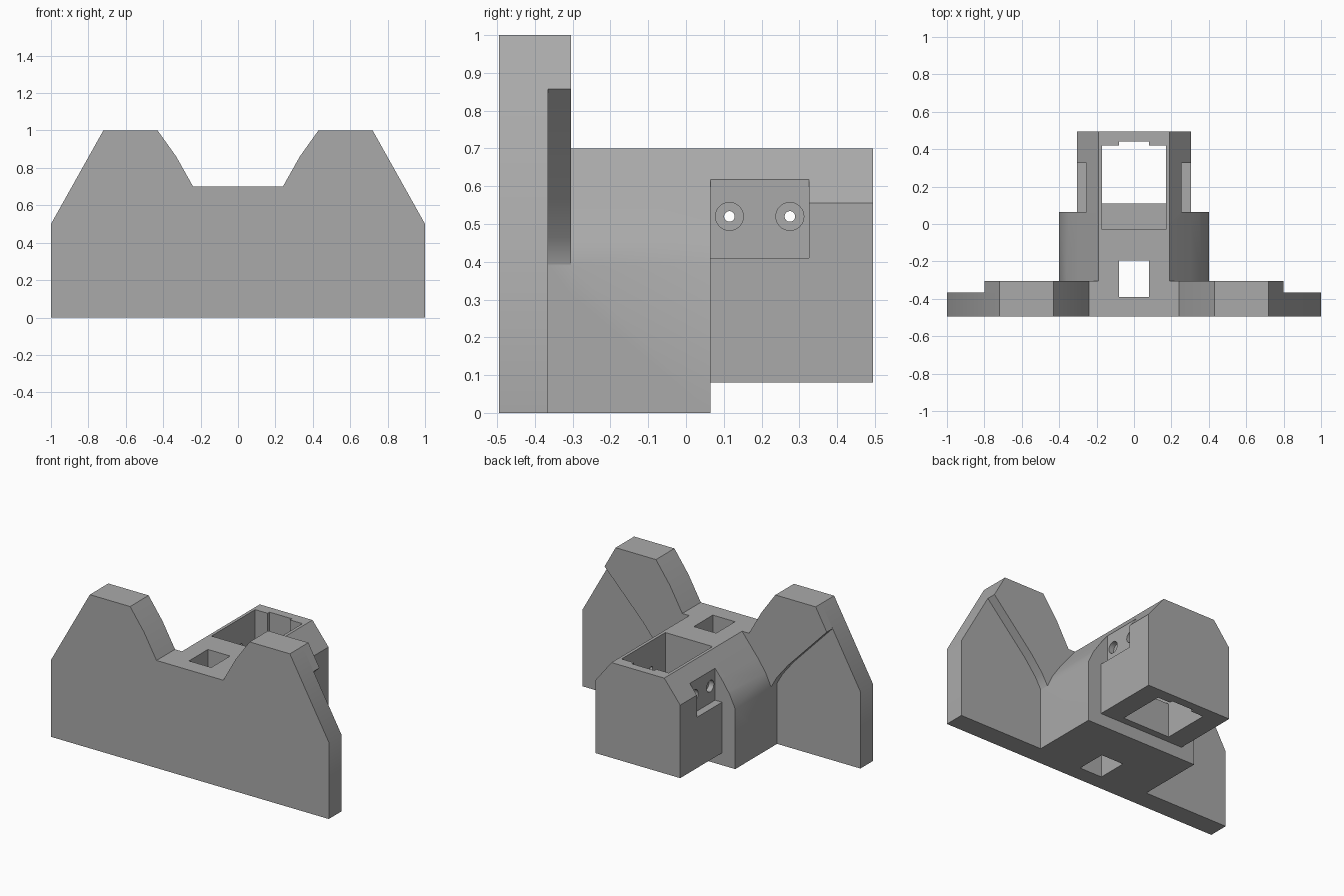
import bpy, bmesh, math

if "Cube" in bpy.data.objects:
    bpy.data.objects.remove(bpy.data.objects["Cube"])

grey = bpy.data.materials.new("grey plastic")
grey.diffuse_color = (0.4, 0.4, 0.4, 1)
grey.use_nodes = True
grey.node_tree.nodes["Principled BSDF"].inputs["Base Color"].default_value = grey.diffuse_color


def finish(bm, name):
    bmesh.ops.recalc_face_normals(bm, faces=bm.faces)
    mesh = bpy.data.meshes.new(name)
    bm.to_mesh(mesh)
    bm.free()
    mesh.materials.append(grey)
    obj = bpy.data.objects.new(name, mesh)
    bpy.context.collection.objects.link(obj)
    return obj


def prism(name, half, y0, y1):
    """Extrude a mirrored x/z profile along y; half runs down the right side."""
    outline = half + [(-x, z) for x, z in reversed(half)]
    bm = bmesh.new()
    face = bm.faces.new([bm.verts.new((x, y0, z)) for x, z in outline])
    ext = bmesh.ops.extrude_face_region(bm, geom=[face])["geom"]
    bmesh.ops.translate(bm, vec=(0, y1 - y0, 0),
                        verts=[v for v in ext if isinstance(v, bmesh.types.BMVert)])
    return finish(bm, name)


def box(name, xs, ys, zs):
    bm = bmesh.new()
    bmesh.ops.create_cube(bm, size=1)
    for v in bm.verts:
        for i, (a, b) in enumerate((xs, ys, zs)):
            v.co[i] = (a + b) / 2 + v.co[i] * (b - a)
    return finish(bm, name)


def rod(name, axis, start, end, a, b, radius):
    """Cylinder along x (a=y, b=z) or along y (a=x, b=z)."""
    bm = bmesh.new()
    bmesh.ops.create_cone(bm, cap_ends=True, segments=32, radius1=radius,
                          radius2=radius, depth=abs(end - start))
    mid = (start + end) / 2
    for v in bm.verts:
        x, y, z = v.co
        v.co = (mid + z, a + x, b + y) if axis == "x" else (a + x, mid + z, b + y)
    return finish(bm, name)


def combine(target, parts, operation):
    for part in parts:
        mod = target.modifiers.new(operation.lower(), "BOOLEAN")
        mod.operation, mod.solver, mod.object = operation, "EXACT", part
        bpy.context.view_layer.objects.active = target
        bpy.ops.object.modifier_apply(modifier=mod.name)
        bpy.data.objects.remove(part, do_unlink=True)


# Mounting plate, thicker shoulders, central block and rear housing
bracket = prism("mounting_bracket",
                [(.24, .7), (.33, .86), (.43, 1), (.72, 1), (1, .5), (1, 0)], -.495, -.365)
shoulders = prism("shoulders",
                  [(.24, .7), (.33, .86), (.43, 1), (.72, 1), (.8, .857), (.52, .565),
                   (.44, .465), (.4, .395), (.4, 0)], -.44, -.305)
block = prism("central_block",
              [(.19, .7), (.305, .555), (.36, .475), (.4, .39), (.4, 0)], -.4, .065)
housing = prism("rear_housing", [(.19, .7), (.305, .555), (.305, .08)], 0, .495)
combine(bracket, [shoulders, block, housing], "UNION")

# Square shaft, stepped pocket and the slot in its back wall
cutters = [box("shaft", (-.08, .08), (-.39, -.195), (-.1, 1.1)),
           box("pocket", (-.17, .17), (-.03, .2), (.3, 1.1)),
           box("through_pocket", (-.17, .17), (.11, .42), (-.1, 1.1)),
           box("wall_slot", (-.08, .08), (.4, .44), (-.1, 1.1))]

for s in (-1, 1):
    # Side notches with two counterbored cross holes
    cutters.append(box("side_notch", sorted((s * .255, s * .35)), (.065, .325), (.41, .8)))
    for y in (.115, .275):
        cutters.append(rod("side_hole", "x", s * .1, s * .5, y, .52, .014))
        cutters.append(rod("side_counterbore", "x", s * .22, s * .29, y, .52, .037))
    # Plate screw holes, counterbored from behind
    for x, z in ((.48, .74), (.76, .2)):
        cutters.append(rod("screw_hole", "y", -.6, -.2, s * x, z, .026))
        cutters.append(rod("screw_counterbore", "y", -.41, -.2, s * x, z, .095))
combine(bracket, cutters, "DIFFERENCE")

# Smooth the curved flanks and bores, keep the edges crisp
bpy.ops.object.select_all(action="DESELECT")
bracket.select_set(True)
bpy.context.view_layer.objects.active = bracket
bpy.ops.object.shade_smooth_by_angle(angle=math.radians(35))
